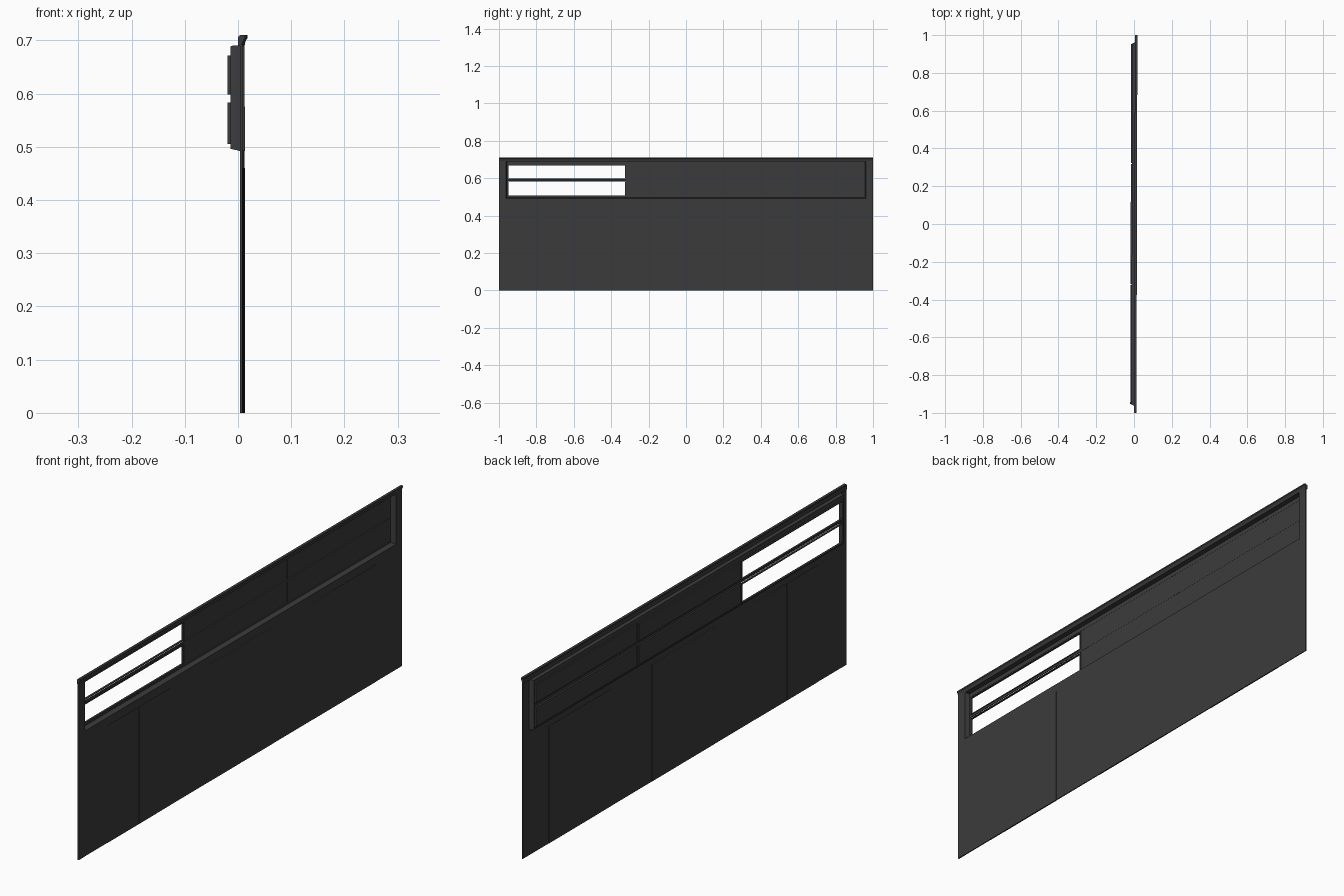
import bpy
import bmesh
from mathutils import Matrix

cube = bpy.data.objects.get("Cube")
if cube:
    bpy.data.objects.remove(cube, do_unlink=True)

steel = bpy.data.materials.new("dark grey steel")
steel.use_nodes = True
steel.diffuse_color = (0.044, 0.044, 0.044, 1)
steel.node_tree.nodes["Principled BSDF"].inputs["Base Color"].default_value = steel.diffuse_color

# The whole panel stands very slightly turned about its vertical axis
LEAN = Matrix.Rotation(-0.0025, 4, "Z")


def finish(name, bm):
    bmesh.ops.recalc_face_normals(bm, faces=bm.faces)
    bm.transform(LEAN)
    mesh = bpy.data.meshes.new(name)
    bm.to_mesh(mesh)
    bm.free()
    mesh.materials.append(steel)
    obj = bpy.data.objects.new(name, mesh)
    bpy.context.collection.objects.link(obj)
    return obj


def box(bm, x, y, z):
    size = Matrix.Diagonal((x[1] - x[0], y[1] - y[0], z[1] - z[0], 1))
    place = Matrix.Translation((sum(x) / 2, sum(y) / 2, sum(z) / 2))
    bmesh.ops.create_cube(bm, size=1, matrix=place @ size)


def boxes(name, parts):
    bm = bmesh.new()
    for part in parts:
        box(bm, *part)
    return finish(name, bm)


FRONT, BACK = 0.010, 0.0065
END = 0.962
SILL, HEAD = 0.492, 0.691

# Wall sheet below the window band, with the posts beside it
wall = (BACK, FRONT)
boxes("lower_wall", [(wall, (-1, 1), (0, SILL))])
boxes("window_posts", [(wall, (-1, -END), (SILL, HEAD)), (wall, (END, 1), (SILL, HEAD))])
boxes("corner_strip", [((BACK - 0.0005, FRONT + 0.0008), (-1, -END), (0, HEAD))])

# Pairs of slightly raised leaves on both faces of the wall
leaves = []
for middle in (-0.63, 0.008, 0.645):
    for low, high in ((-0.195, -0.0015), (0.0015, 0.195)):
        leaves.append(((BACK - 0.0007, FRONT + 0.0007),
                       (middle + low, middle + high), (0, 0.46)))
boxes("wall_leaves", leaves)

# Top rail, one profile run along the length
profile = [(0.0025, 0.690), (0.010, 0.690), (0.0105, 0.695), (0.0135, 0.702),
           (0.0155, 0.704), (0.0155, 0.710), (0.005, 0.710), (0.005, 0.707),
           (0.0025, 0.707)]
bm = bmesh.new()
face = bm.faces.new([bm.verts.new((x, -1, z)) for x, z in profile])
run = bmesh.ops.extrude_face_region(bm, geom=[face])
bmesh.ops.translate(bm, vec=(0, 2, 0),
                    verts=[v for v in run["geom"] if isinstance(v, bmesh.types.BMVert)])
finish("top_rail", bm)

# Tapered surround pushed out from the wall around the window band
bm = bmesh.new()
rings = []
for x, y, low, high in ((FRONT, END, SILL, HEAD), (-0.011, 0.957, 0.497, 0.689)):
    rings.append([bm.verts.new((x, s, z)) for s, z in
                  ((-y, low), (y, low), (y, high), (-y, high))])
for i in range(4):
    j = (i + 1) % 4
    bm.faces.new((rings[0][i], rings[0][j], rings[1][j], rings[1][i]))
surround = finish("window_surround", bm)
thick = surround.modifiers.new("thickness", "SOLIDIFY")
thick.thickness = 0.002
thick.offset = 0

# Frame bars at the outer side of the surround
rows = ((0.505, 0.583), (0.598, 0.672))
columns = ((-0.953, -0.323), (-0.317, 0.317), (0.323, 0.953))
depth = (-0.0115, -0.0085)
bars = [(depth, (-0.957, 0.957), z) for z in
        ((0.497, rows[0][0]), (0.586, 0.595), (rows[1][1], 0.689))]
for y in (-0.955, -0.32, 0.32, 0.955):
    bars.append((depth, (y - 0.003, y + 0.003), (0.497, 0.689)))
boxes("window_bars", bars)

# Raised rims round every opening, panes in all but the open bay
rims, panes = [], []
rim_depth = (-0.0175, -0.0095)
t = 0.003
for y0, y1 in columns:
    for z0, z1 in rows:
        rims += [(rim_depth, (y0, y1), (z0, z0 + t)), (rim_depth, (y0, y1), (z1 - t, z1)),
                 (rim_depth, (y0, y0 + t), (z0, z1)), (rim_depth, (y1 - t, y1), (z0, z1))]
        if y0 > -0.9:
            panes.append(((-0.0155, -0.0125), (y0, y1), (z0, z1)))
panes.append(((-0.0105, -0.009), (-0.32, 0.957), (0.497, 0.689)))
boxes("window_rims", rims)
boxes("window_panes", panes)
